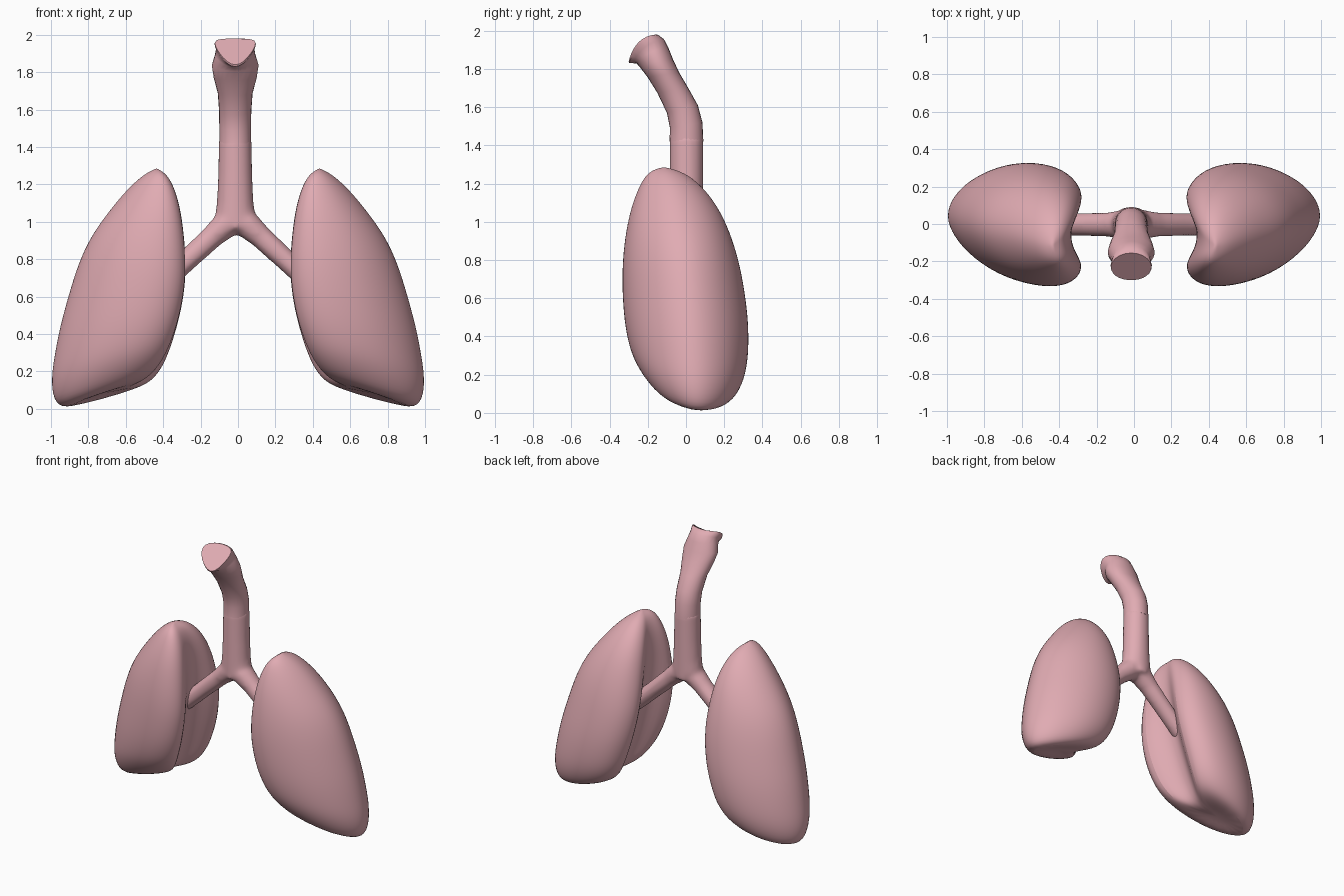
import bpy, bmesh, math
from mathutils import Vector

if "Cube" in bpy.data.objects:
    bpy.data.objects.remove(bpy.data.objects["Cube"])

pink = bpy.data.materials.new("tissue pink")
pink.diffuse_color = (0.75, 0.41, 0.45, 1)
pink.use_nodes = True
pink.node_tree.nodes["Principled BSDF"].inputs["Base Color"].default_value = pink.diffuse_color


def loft(bm, rings, start=None, end=None):
    """Skin closed rings; cap with a fan to a given point, or a flat face."""
    vs = [[bm.verts.new(p) for p in r] for r in rings]
    n = len(vs[0])
    for a, b in zip(vs, vs[1:]):
        for i in range(n):
            bm.faces.new((a[i], a[(i + 1) % n], b[(i + 1) % n], b[i]))
    for ring, point in ((vs[0], start), (vs[-1], end)):
        if point is None:
            bm.faces.new(ring)
        else:
            c = bm.verts.new(point)
            for i in range(n):
                bm.faces.new((ring[i], ring[(i + 1) % n], c))


def finish(bm, name):
    bmesh.ops.recalc_face_normals(bm, faces=bm.faces)
    me = bpy.data.meshes.new(name)
    bm.to_mesh(me)
    bm.free()
    me.materials.append(pink)
    ob = bpy.data.objects.new(name, me)
    bpy.context.collection.objects.link(ob)
    bpy.context.view_layer.objects.active = ob
    for o in bpy.data.objects:
        o.select_set(o == ob)
    return ob


def tube(bm, stations, n=20):
    """Rings at (x, y, z, tilt about x or y axis direction, r_side, r_depth)."""
    rings = []
    for c, side, depth in stations:
        rings.append([Vector(c) + Vector(side) * math.cos(t) + Vector(depth) * math.sin(t)
                      for t in (2 * math.pi * i / n for i in range(n))])
    loft(bm, rings)


# Lungs: D-shaped sections with a groove on the inner side
outer = [(0, -.62), (.07, -.88), (.22, -1), (.42, -.98), (.65, -.84), (.85, -.55),
         (.97, -.2), (1, .1), (.95, .4), (.82, .7), (.6, .93), (.38, 1), (.18, .93),
         (.06, .75), (0, .48)]
groove = [(.75, .2), (1, 0), (.8, -.28)]
# inner x, z, outer x, z, front y, back y, groove depth, front lift
sections = [
    (.415, 1.275, .455, 1.278, -.16, -.07, 0, 0),
    (.375, 1.25, .51, 1.25, -.21, .01, .02, 0),
    (.33, 1.17, .60, 1.17, -.255, .105, .06, 0),
    (.295, 1.05, .70, 1.05, -.298, .19, .10, 0),
    (.272, .90, .795, .92, -.325, .25, .14, 0),
    (.262, .77, .86, .78, -.337, .288, .17, 0),
    (.265, .65, .91, .62, -.338, .314, .19, 0),
    (.29, .50, .96, .44, -.328, .334, .20, 0),
    (.33, .37, .99, .28, -.303, .335, .20, .01),
    (.37, .27, 1.007, .16, -.268, .32, .20, .025),
    (.43, .18, .995, .05, -.205, .275, .17, .03),
    (.52, .125, .94, -.005, -.13, .21, .12, .02),
]
rings = []
for xi, zi, xo, zo, y0, y1, g, lift in sections:
    pts = outer + [(g * a, v) for a, v in groove]
    rings.append([(xi + (xo - xi) * u, (y0 + y1) / 2 + (y1 - y0) / 2 * v,
                   zi + (zo - zi) * u - lift * v) for u, v in pts])
bm = bmesh.new()
loft(bm, rings, (.435, -.115, 1.287), (.73, .04, .085))
lungs = finish(bm, "lungs")
lungs.modifiers.new("smooth", 'SUBSURF').levels = 2
lungs.modifiers["smooth"].render_levels = 2
lungs.modifiers.new("pair", 'MIRROR').use_axis = (True, False, False)
bpy.ops.object.shade_smooth_by_angle(angle=math.radians(60))

# Windpipe fork: lower trachea and two bronchi fused together
bm = bmesh.new()
tube(bm, [((-.015, .003, z), (r, 0, 0), (0, .089, 0))
          for z, r in ((.96, .07), (1.02, .11), (1.1, .099), (1.25, .092), (1.45, .088))])
for s in (-1, 1):
    tube(bm, [((s * x - .008, -.003, z), (s * .707 * r, 0, .707 * r), (0, r * 1.06, 0))
              for x, z, r in ((-.02, 1.03, .07), (.05, .99, .075), (.13, .92, .062),
                              (.27, .79, .058), (.42, .65, .056))])
fork = finish(bm, "windpipe_fork")
m = fork.modifiers.new("fuse", 'REMESH')
m.mode, m.voxel_size, m.use_smooth_shade = 'VOXEL', 0.014, True
m = fork.modifiers.new("soften", 'SMOOTH')
m.factor, m.iterations = 0.5, 10
bpy.ops.object.shade_smooth()

# Throat: bent upper tube, bulging at the voice box, with a slanted rounded-triangle mouth
# front y, z, back y, z, half width, taper toward the front
throat = [
    (-.086, 1.42, .091, 1.42, .085, 0), (-.084, 1.49, .086, 1.52, .085, 0),
    (-.10, 1.57, .062, 1.61, .086, 0), (-.15, 1.675, .012, 1.70, .093, 0),
    (-.20, 1.755, -.035, 1.78, .115, .05), (-.238, 1.805, -.068, 1.85, .125, .15),
    (-.258, 1.828, -.092, 1.91, .108, .25), (-.278, 1.83, -.115, 1.955, .10, .35),
    (-.297, 1.83, -.145, 1.978, .108, .45), (-.300, 1.84, -.155, 1.98, .106, .45),
]
rings = []
for y0, z0, y1, z1, w, taper in throat:
    ring = []
    for i in range(24):
        t = 2 * math.pi * i / 24
        k = math.sin(t)
        flat = 1 + taper * .5 * k
        f = (1 + k) / 2
        bow = taper * .07 * (1 - k * k)  # mouth rim bulges up and forward at the sides
        ring.append((-.015 + w * math.cos(t) * flat, y0 + (y1 - y0) * f - bow * .6,
                     z0 + (z1 - z0) * f + bow))
    rings.append(ring)
bm = bmesh.new()
loft(bm, rings)
finish(bm, "throat")
bpy.ops.object.shade_smooth_by_angle(angle=math.radians(45))
